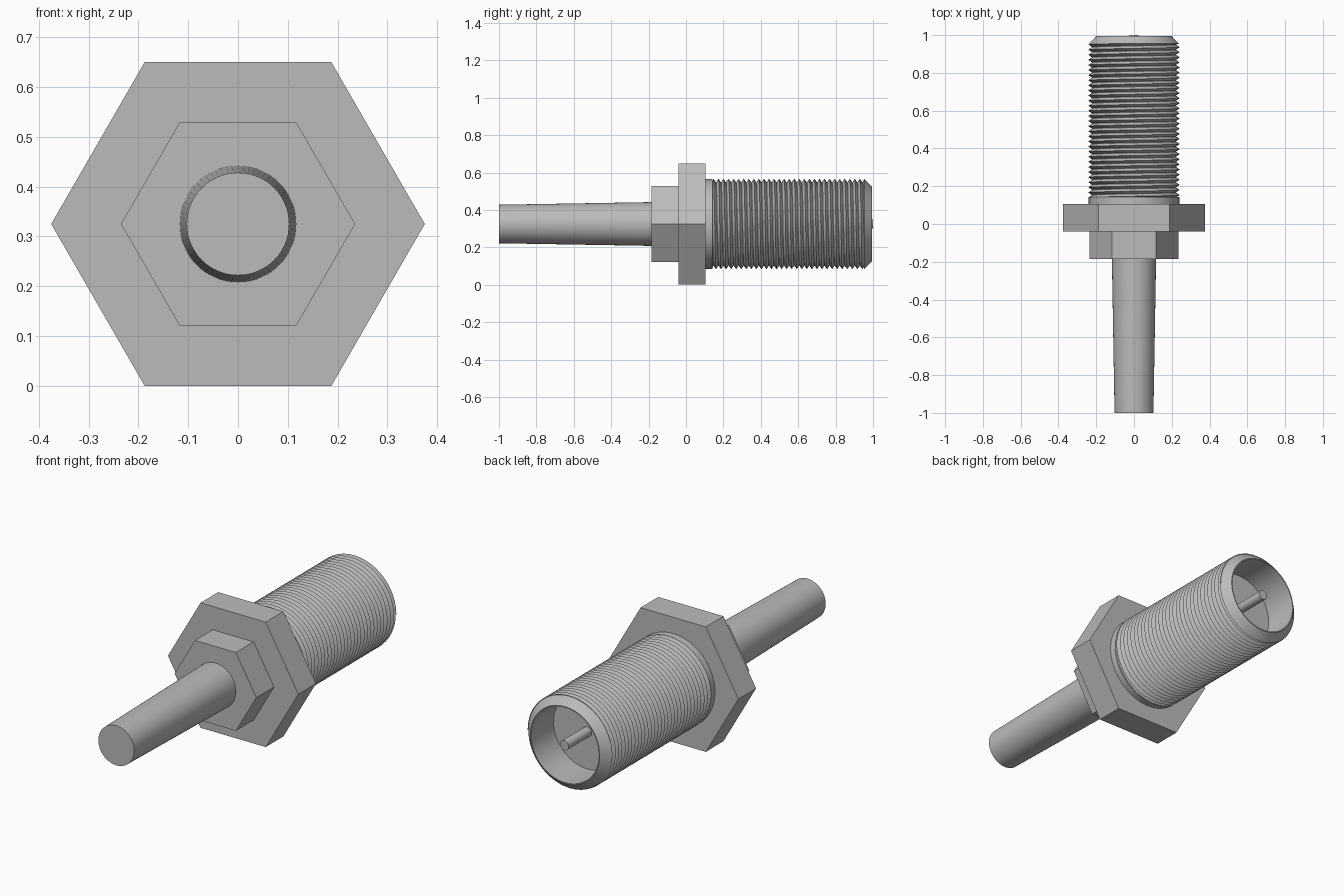
import bpy, bmesh
from math import radians, pi, sin, cos

cube = bpy.data.objects.get("Cube")
if cube:
    bpy.data.objects.remove(cube)

AXIS_Z = 0.325
SIDES = 64

metal = bpy.data.materials.new("grey metal")
metal.use_nodes = True
GREY = (0.5, 0.5, 0.5, 1)
metal.diffuse_color = GREY
metal.node_tree.nodes["Principled BSDF"].inputs["Base Color"].default_value = GREY


def finish(name, bm, smooth=True):
    bmesh.ops.remove_doubles(bm, verts=bm.verts, dist=1e-5)
    bmesh.ops.recalc_face_normals(bm, faces=bm.faces)
    mesh = bpy.data.meshes.new(name)
    bm.to_mesh(mesh)
    bm.free()
    mesh.materials.append(metal)
    obj = bpy.data.objects.new(name, mesh)
    bpy.context.collection.objects.link(obj)
    if smooth:
        bpy.ops.object.select_all(action="DESELECT")
        obj.select_set(True)
        bpy.context.view_layer.objects.active = obj
        bpy.ops.object.shade_smooth_by_angle(angle=radians(30))
    return obj


def point(radius, angle, y):
    return (radius * cos(angle), y, AXIS_Z + radius * sin(angle))


def turned(name, profile, sides=SIDES, smooth=True):
    """Revolve (radius, y) points about the long axis."""
    bm = bmesh.new()
    rings = [[bm.verts.new(point(r, 2 * pi * i / sides, y)) for i in range(sides)]
             if r else [bm.verts.new(point(0, 0, y))] for r, y in profile]
    for a, b in zip(rings, rings[1:]):
        for i in range(sides):
            j = (i + 1) % sides
            if len(a) == 1:
                bm.faces.new((a[0], b[i], b[j]))
            elif len(b) == 1:
                bm.faces.new((a[i], a[j], b[0]))
            else:
                bm.faces.new((a[i], a[j], b[j], b[i]))
    return finish(name, bm, smooth)


def prism(name, radius, y0, y1, sides, smooth):
    return turned(name, [(0, y0), (radius, y0), (radius, y1), (0, y1)], sides, smooth)


# Tapered cable
turned("cable", [(0, -1), (0.103, -1), (0.117, -0.185), (0.117, -0.1), (0, -0.1)])

# Hexagonal nuts
prism("small_hex", 0.235, -0.185, -0.04, 6, False)
prism("large_hex", 0.375, -0.04, 0.105, 6, False)

# Hollow barrel with collar, thread core and chamfered lip
turned("barrel", [(0, 0.1), (0.24, 0.1), (0.24, 0.142), (0.223, 0.142), (0.223, 0.953),
                  (0.24, 0.953), (0.2, 0.994), (0.195, 0.994), (0.195, 0.81), (0, 0.81)])

# Helical thread: a strip from root to crest to the next root
START, END, PITCH, STEPS = 0.14, 0.955, 0.027, 48
bm = bmesh.new()
count = int((END - START) / PITCH + 1) * STEPS


def helix(radius, offset):
    line = []
    for k in range(count + 1):
        y = START + PITCH * (k / STEPS - 1 + offset)
        line.append(bm.verts.new(point(radius, -2 * pi * k / STEPS, min(max(y, START), END))))
    return line


lines = [helix(0.222, 0), helix(0.242, 0.5), helix(0.222, 1)]
for a, b in zip(lines, lines[1:]):
    for k in range(count):
        bm.faces.new((a[k], a[k + 1], b[k + 1], b[k]))
bmesh.ops.dissolve_degenerate(bm, dist=1e-5, edges=bm.edges)
finish("thread", bm)

# Contact pin in the bore
prism("contact_pin", 0.025, 0.8, 1, 24, True)
